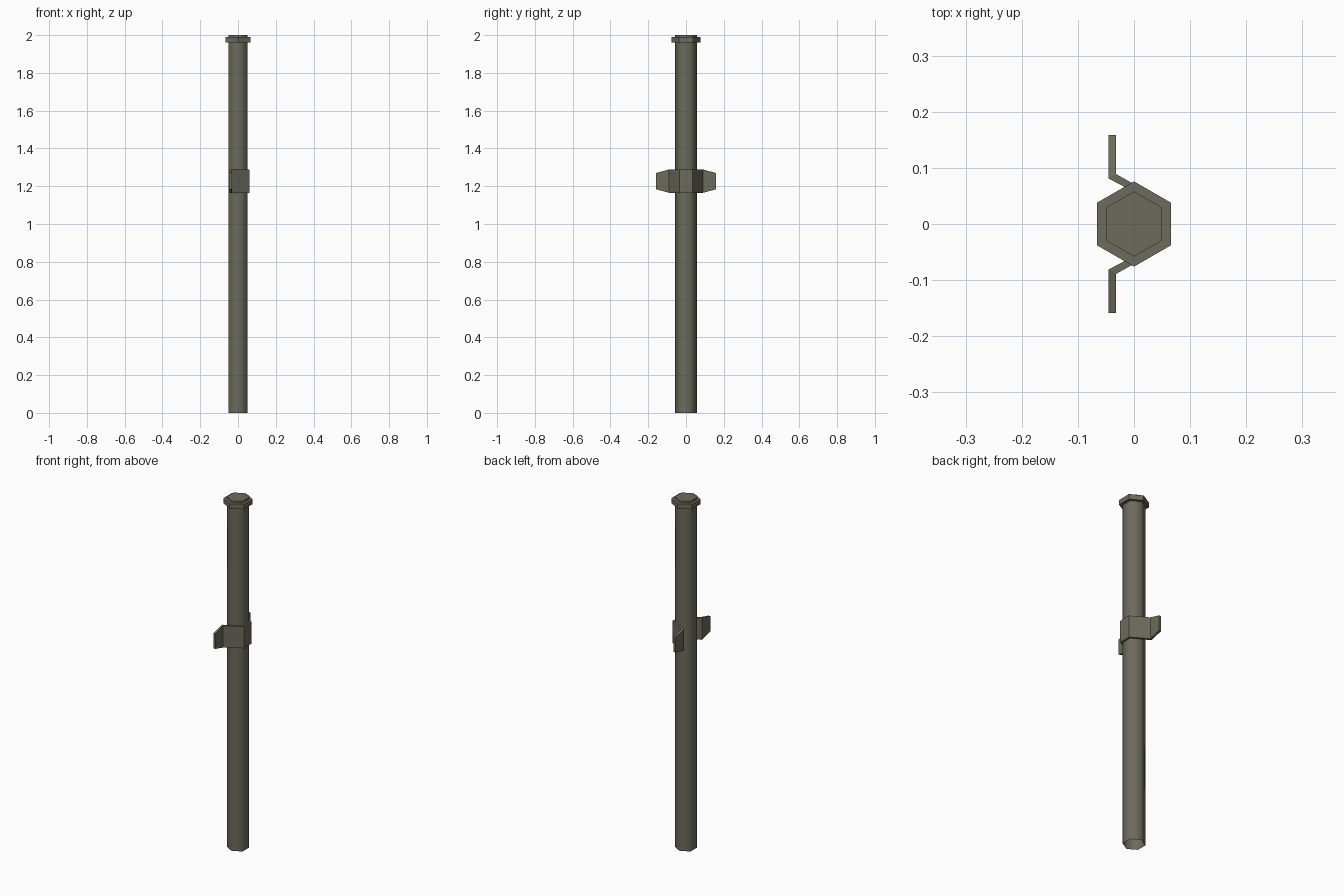
import bpy, bmesh, math

if "Cube" in bpy.data.objects:
    bpy.data.objects.remove(bpy.data.objects["Cube"])

metal = bpy.data.materials.new("weathered olive grey metal")
metal.diffuse_color = (0.15, 0.146, 0.108, 1)
metal.use_nodes = True
metal.node_tree.nodes["Principled BSDF"].inputs["Base Color"].default_value = metal.diffuse_color


def add_object(name, bm):
    mesh = bpy.data.meshes.new(name)
    bm.to_mesh(mesh)
    bm.free()
    mesh.materials.append(metal)
    obj = bpy.data.objects.new(name, mesh)
    bpy.context.collection.objects.link(obj)
    return obj


def hex_lathe(name, profile, close_bottom, close_top):
    """Stack of hexagon rings, corners on +y and -y; profile = (radius, z)."""
    bm = bmesh.new()
    rings = []
    for r, z in profile:
        rings.append([bm.verts.new((r * math.sin(math.radians(-60 * i)),
                                    r * math.cos(math.radians(-60 * i)), z))
                      for i in range(6)])
    for a, b in zip(rings, rings[1:]):
        for i in range(6):
            j = (i + 1) % 6
            bm.faces.new((a[j], a[i], b[i], b[j]))
    if close_bottom:
        bm.faces.new(rings[0])
    if close_top:
        bm.faces.new(rings[-1][::-1])
    bmesh.ops.recalc_face_normals(bm, faces=bm.faces)
    return add_object(name, bm)


# Pole: smooth-shaded hexagonal tube, open at the foot
pole = hex_lathe("pole", [(0.058, 0), (0.058, 2.0)], False, True)
bpy.context.view_layer.objects.active = pole
pole.select_set(True)
bpy.ops.object.shade_smooth_by_angle(angle=math.radians(70))

# Collar just under the top of the pole
hex_lathe("top_collar", [(0.058, 1.962), (0.076, 1.962), (0.076, 1.99),
                         (0.058, 1.99)], False, False)

# Clamp: strap wrapped round the +x side with two tapered ears
half = [  # (outer x, y), (inner x, y), half height
    ((0.061, 0.035), (0.050, 0.029), 0.062),
    ((0.0, 0.071), (0.0, 0.057), 0.062),
    ((-0.032, 0.089), (-0.045, 0.081), 0.062),
    ((-0.032, 0.159), (-0.045, 0.159), 0.043),
]
path = half[::-1] + [((o[0], -o[1]), (i[0], -i[1]), h) for o, i, h in half]
bm = bmesh.new()
mid = 1.227
sections = []
for o, i, h in path:
    sections.append([bm.verts.new((*p, mid + s * h))
                     for p, s in ((o, -1), (o, 1), (i, 1), (i, -1))])
for a, b in zip(sections, sections[1:]):
    for k in range(4):
        n = (k + 1) % 4
        bm.faces.new((a[k], a[n], b[n], b[k]))
bm.faces.new(sections[0])
bm.faces.new(sections[-1])
bmesh.ops.recalc_face_normals(bm, faces=bm.faces)
add_object("clamp_strap", bm)
